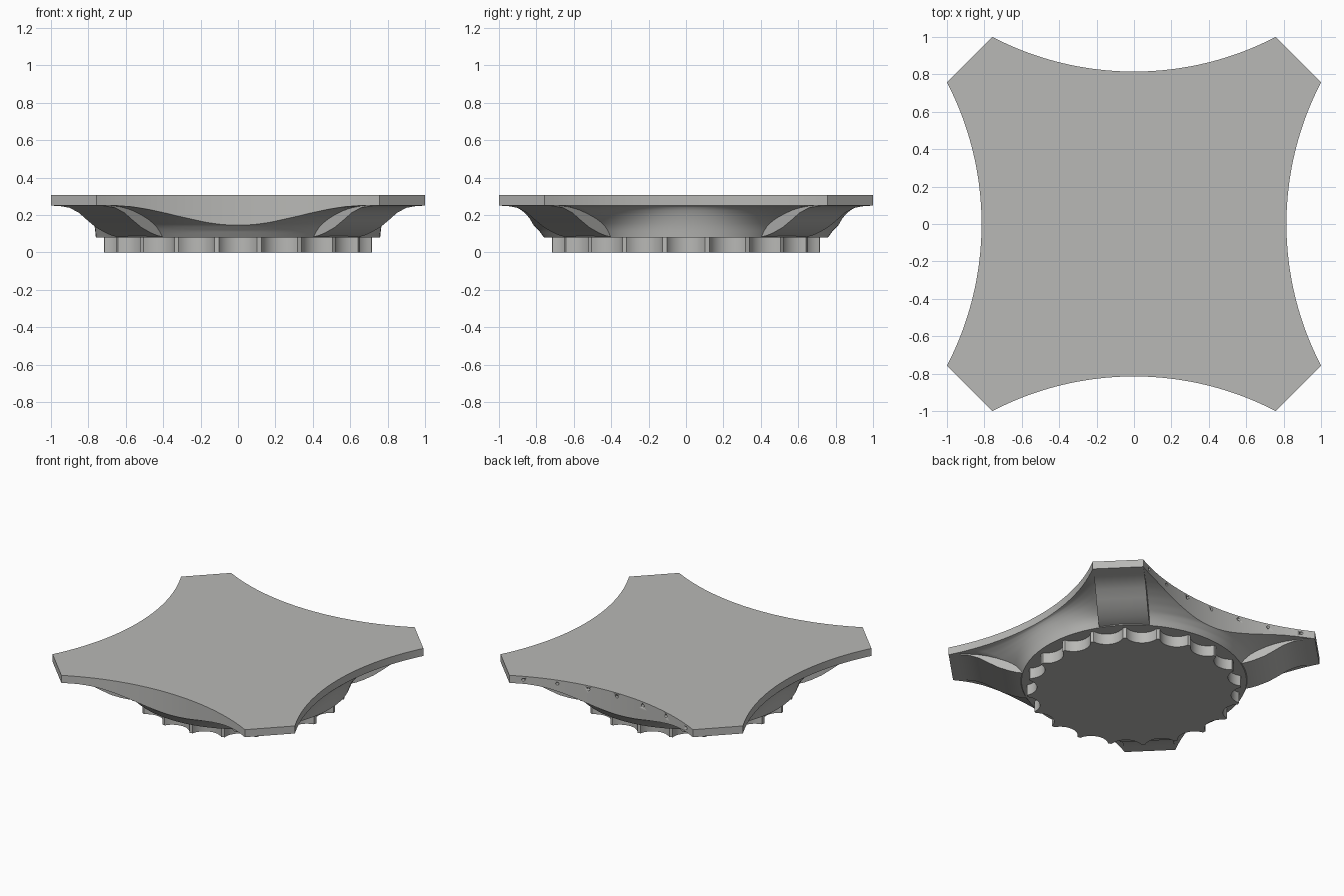
import bpy, bmesh, math
from mathutils import Vector, Matrix

if "Cube" in bpy.data.objects:
    bpy.data.objects.remove(bpy.data.objects["Cube"])

stone = bpy.data.materials.new("grey_stone")
stone.diffuse_color = (0.48, 0.48, 0.465, 1)
stone.use_nodes = True
stone.node_tree.nodes["Principled BSDF"].inputs["Base Color"].default_value = stone.diffuse_color

Z_DRUM, Z_SLAB, Z_TOP = 0.08, 0.25, 0.306
R_BELL, R_DRUM = 0.76, 0.725


def finish(name, bm):
    """Turn a bmesh into a smooth-by-angle object."""
    bmesh.ops.remove_doubles(bm, verts=bm.verts, dist=1e-5)
    bmesh.ops.recalc_face_normals(bm, faces=bm.faces)
    mesh = bpy.data.meshes.new(name)
    bm.to_mesh(mesh)
    bm.free()
    ob = bpy.data.objects.new(name, mesh)
    bpy.context.collection.objects.link(ob)
    mesh.materials.append(stone)
    bpy.ops.object.select_all(action='DESELECT')
    ob.select_set(True)
    bpy.context.view_layer.objects.active = ob
    bpy.ops.object.shade_smooth_by_angle(angle=math.radians(25))
    return ob


def loft(bm, rings):
    """Skin closed rings of equal length and cap both ends."""
    rows = [[bm.verts.new(p) for p in ring] for ring in rings]
    n = len(rows[0])
    for a, b in zip(rows, rows[1:]):
        for i in range(n):
            k = (i + 1) % n
            bm.faces.new((a[i], a[k], b[k], b[i]))
    bm.faces.new(rows[0][::-1])
    bm.faces.new(rows[-1])


def interp(table, x):
    for (x0, y0), (x1, y1) in zip(table, table[1:]):
        if x <= x1:
            return y0 + (y1 - y0) * max(0, (x - x0) / (x1 - x0))
    return table[-1][1]


# Slab outline: four concave arcs joined by chamfered corners
HALF, MID = 0.757, 0.815
SAG = 1 - MID
R_ARC = (HALF ** 2 + SAG ** 2) / (2 * SAG)


def arc_y(x):
    return MID + R_ARC - math.sqrt(R_ARC ** 2 - x * x)


outline, on_x_side = [], []
for side in range(4):
    rot = Matrix.Rotation(side * math.pi / 2, 2)
    pts = [(-HALF + 2 * HALF * i / 40) for i in range(41)]
    edge = [Vector((arc_y(y), y)) for y in pts]
    edge += [Vector((1, HALF)).lerp(Vector((HALF, 1)), i / 6) for i in range(1, 6)]
    for p in edge:
        q = rot @ p
        outline.append(q)
        on_x_side.append(abs(q.x) >= abs(q.y))

# Abacus slab
bm = bmesh.new()
loft(bm, [[(p.x, p.y, z) for p in outline] for z in (Z_SLAB, Z_TOP)])
slab = finish("abacus_slab", bm)

# Row of small drilled holes in the back edge
bm = bmesh.new()
for i in range(-3, 4):
    x = i * 0.224
    m = Matrix.Translation((x, arc_y(x), 0.28)) @ Matrix.Rotation(math.pi / 2, 4, 'X')
    bmesh.ops.create_cone(bm, cap_ends=True, segments=16, radius1=0.011,
                          radius2=0.011, depth=0.08, matrix=m)
cutter = finish("hole_cutter", bm)
cutter.hide_render = True
mod = slab.modifiers.new("holes", 'BOOLEAN')
mod.object = cutter
mod.operation = 'DIFFERENCE'
mod.solver = 'EXACT'
bpy.context.view_layer.objects.active = slab
bpy.ops.object.modifier_apply(modifier=mod.name)
bpy.data.objects.remove(cutter)

# Flared bell: round below; cut by the slab face front and back, blended at the sides
FLARE = [(0.76, 0.08), (0.785, 0.115), (0.815, 0.145), (0.87, 0.178),
         (0.935, 0.207), (1.0, 0.228), (1.07, 0.243), (1.15, 0.25)]
rings = []
STEPS = 16
for j in range(STEPS + 1):
    t = j / STEPS
    ring = []
    for p, side in zip(outline, on_x_side):
        r = R_BELL + (p.length - R_BELL) * t
        z = interp(FLARE, r)
        if side:
            z = max(z, interp(FLARE, R_BELL + 0.39 * t))
        d = p.normalized() * r
        ring.append((d.x, d.y, z))
    rings.append(ring)
rings.append([(p.x, p.y, Z_SLAB) for p in outline])
bm = bmesh.new()
loft(bm, rings)
finish("flared_bell", bm)

# Diagonal horns under the four corners
HORN = [(0.73, 0.081), (0.78, 0.089), (0.83, 0.104), (0.9, 0.132), (0.965, 0.17),
        (1.03, 0.211), (1.1, 0.238), (1.17, 0.247), (1.242, 0.25), (0.73, 0.25)]
HALF_W = (1 - HALF) / math.sqrt(2)
bm = bmesh.new()
for c in range(4):
    rot = Matrix.Rotation(math.pi / 4 + c * math.pi / 2, 3, 'Z')
    loft(bm, [[rot @ Vector((d, w, z)) for d, z in HORN] for w in (-HALF_W, HALF_W)])
finish("corner_horns", bm)

# Fluted drum: twenty concave flutes with narrow fillets between
FLUTES, DEPTH = 20, 0.06
half = math.radians(9) * 0.9
w = R_DRUM * math.sin(half)
base = R_DRUM * math.cos(half)
R_FL = (w * w + DEPTH * DEPTH) / (2 * DEPTH)
sweep = math.asin(w / R_FL)
profile = []
for f in range(FLUTES):
    rot = Matrix.Rotation(2 * math.pi * f / FLUTES, 2)
    for i in range(13):
        a = -sweep + 2 * sweep * i / 12
        profile.append(rot @ Vector((base - DEPTH + R_FL * (1 - math.cos(a)),
                                     R_FL * math.sin(a))))
bm = bmesh.new()
loft(bm, [[(p.x, p.y, z) for p in profile] for z in (0, Z_DRUM + 0.005)])
finish("fluted_drum", bm)
